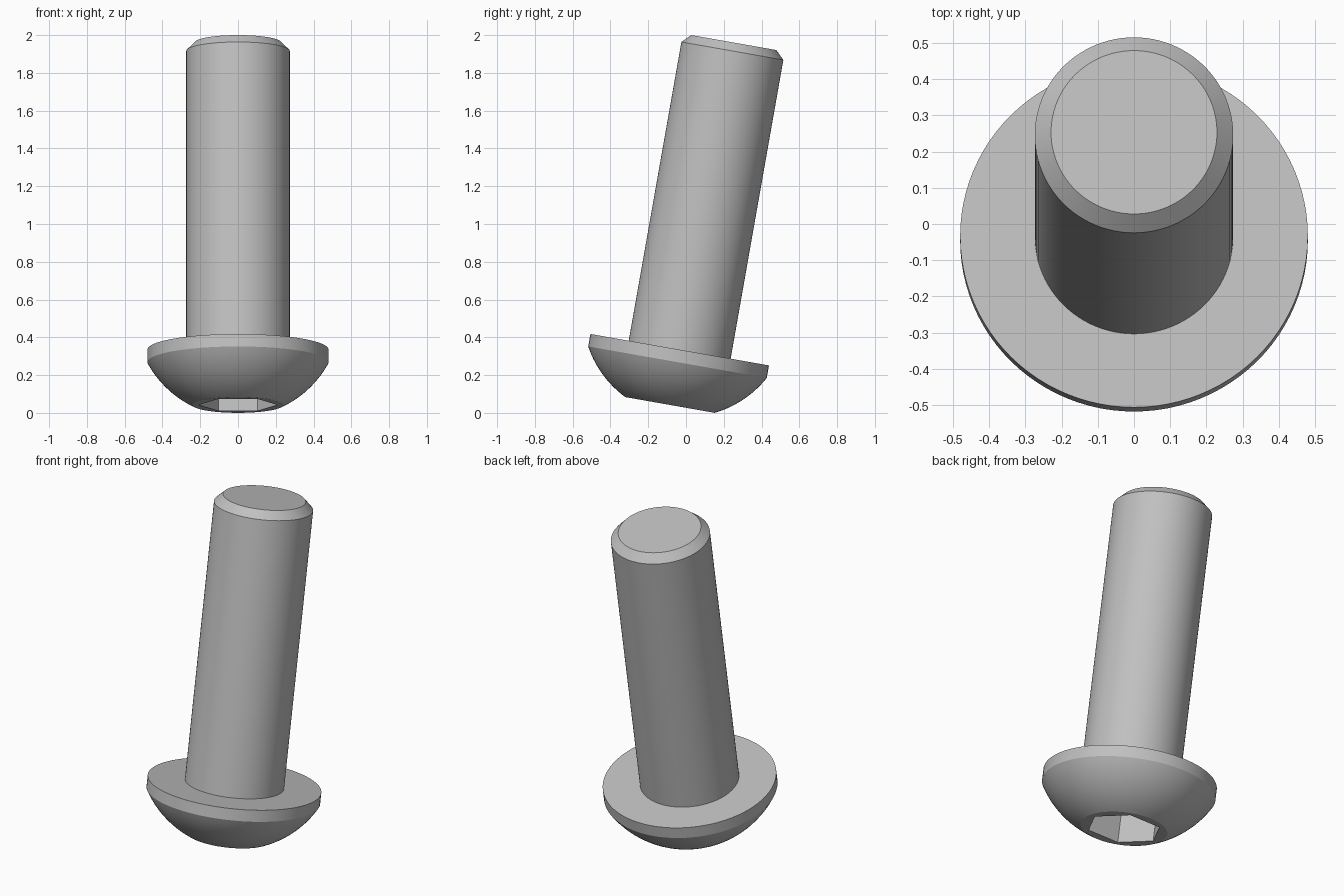
import bpy, bmesh, math
from mathutils import Matrix, Vector

if "Cube" in bpy.data.objects:
    bpy.data.objects.remove(bpy.data.objects["Cube"], do_unlink=True)

SEGMENTS = 96
HEAD_H, HEAD_R, RIM_Z, FLAT_R = 0.297, 0.48, 0.23, 0.24
SHANK_R, TIP_R, CHAMFER, LENGTH = 0.274, 0.229, 0.045, 1.948
HEX_R, HEX_DEPTH = 0.209, 0.19

# Whole fastener leans back by ten degrees
POSE = Matrix.Translation((0, -0.085, 0.042)) @ Matrix.Rotation(math.radians(-10), 4, "X")

steel = bpy.data.materials.new("steel_grey")
steel.use_nodes = True
steel.diffuse_color = (0.53, 0.53, 0.53, 1)
steel.node_tree.nodes["Principled BSDF"].inputs["Base Color"].default_value = (0.53, 0.53, 0.53, 1)


def ring(bm, radius, z, count=SEGMENTS):
    turn = 2 * math.pi / count
    return [bm.verts.new((radius * math.cos(i * turn), radius * math.sin(i * turn), z))
            for i in range(count)]


def skin(bm, lower, upper):
    n = len(lower)
    for i in range(n):
        j = (i + 1) % n
        bm.faces.new((lower[i], lower[j], upper[j], upper[i]))


def lathe(bm, profile):
    rings = [ring(bm, r, z) for r, z in profile]
    for lower, upper in zip(rings, rings[1:]):
        skin(bm, lower, upper)
    bm.faces.new(rings[-1])
    return rings[0]


def finish(bm, name):
    bmesh.ops.recalc_face_normals(bm, faces=bm.faces)
    mesh = bpy.data.meshes.new(name)
    bm.to_mesh(mesh)
    bm.free()
    mesh.materials.append(steel)
    obj = bpy.data.objects.new(name, mesh)
    obj.matrix_world = POSE
    bpy.context.collection.objects.link(obj)
    bpy.ops.object.select_all(action="DESELECT")
    obj.select_set(True)
    bpy.context.view_layer.objects.active = obj
    bpy.ops.object.shade_smooth_by_angle(angle=math.radians(20))


# Domed head: spherical arc centred on the axis, then a short straight rim
centre = (HEAD_R**2 + RIM_Z**2 - FLAT_R**2) / (2 * RIM_Z)
sphere_r = math.hypot(FLAT_R, centre)
start = math.atan2(FLAT_R, centre)
end = math.atan2(HEAD_R, centre - RIM_Z)
STEPS = 14
profile = []
for i in range(STEPS + 1):
    a = start + (end - start) * i / STEPS
    profile.append((sphere_r * math.sin(a), centre - sphere_r * math.cos(a)))
profile.append((HEAD_R, HEAD_H))

bm = bmesh.new()
mouth = lathe(bm, profile)

# Hexagonal drive socket sunk into the flat of the head
hex_mouth = ring(bm, HEX_R, 0, 6)
hex_floor = ring(bm, HEX_R, HEX_DEPTH, 6)
skin(bm, hex_mouth, hex_floor)
bm.faces.new(hex_floor)
border = [e for e in bm.edges if e.is_boundary]
bmesh.ops.triangle_fill(bm, edges=border, use_beauty=True, normal=Vector((0, 0, -1)))
finish(bm, "button_head")

# Plain shank with chamfered tip
bm = bmesh.new()
base = lathe(bm, [(SHANK_R, HEAD_H - 0.01), (SHANK_R, LENGTH - CHAMFER), (TIP_R, LENGTH)])
bm.faces.new(base)
finish(bm, "shank")
